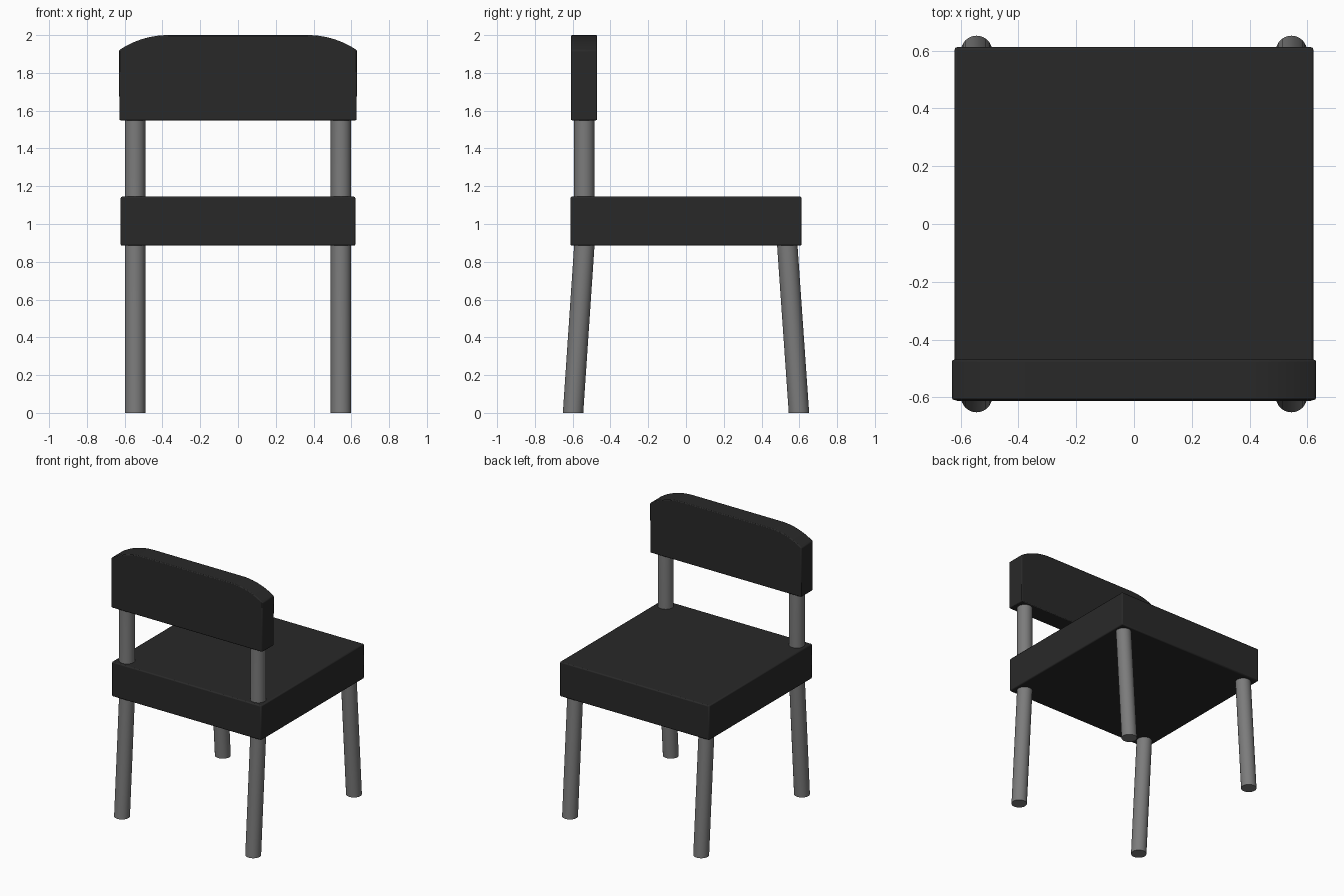
import bpy, bmesh, math

if "Cube" in bpy.data.objects:
    bpy.data.objects.remove(bpy.data.objects["Cube"])


def material(name, v):
    m = bpy.data.materials.new(name)
    m.diffuse_color = (v, v, v, 1)
    m.use_nodes = True
    m.node_tree.nodes["Principled BSDF"].inputs["Base Color"].default_value = m.diffuse_color
    return m


DARK = material("dark_upholstery", 0.022)
METAL = material("grey_metal", 0.2)


def finish(bm, name, mat, bevel=0):
    bmesh.ops.recalc_face_normals(bm, faces=bm.faces)
    me = bpy.data.meshes.new(name)
    bm.to_mesh(me)
    bm.free()
    me.materials.append(mat)
    ob = bpy.data.objects.new(name, me)
    bpy.context.collection.objects.link(ob)
    if bevel:
        b = ob.modifiers.new("soft_edges", 'BEVEL')
        b.width, b.segments, b.limit_method = bevel, 2, 'ANGLE'
        b.angle_limit = math.radians(35)
    bpy.ops.object.select_all(action='DESELECT')
    ob.select_set(True)
    bpy.context.view_layer.objects.active = ob
    bpy.ops.object.shade_smooth_by_angle(angle=math.radians(30))
    return ob


def slab(name, pts, direction, bevel):
    """Extrude a closed outline along a direction."""
    bm = bmesh.new()
    face = bm.faces.new([bm.verts.new(p) for p in pts])
    ext = bmesh.ops.extrude_face_region(bm, geom=[face])
    moved = [g for g in ext["geom"] if isinstance(g, bmesh.types.BMVert)]
    bmesh.ops.translate(bm, vec=direction, verts=moved)
    return finish(bm, name, DARK, bevel)


def tube(name, x, path, r=0.054, n=32):
    """Round leg through (y, z) points, cut level at each point."""
    bm = bmesh.new()
    rings = [[bm.verts.new((x + r * math.cos(2 * math.pi * i / n),
                            y + r * math.sin(2 * math.pi * i / n), z))
              for i in range(n)] for y, z in path]
    for a, b in zip(rings, rings[1:]):
        for i in range(n):
            j = (i + 1) % n
            bm.faces.new((a[i], a[j], b[j], b[i]))
    bm.faces.new(rings[0])
    bm.faces.new(rings[-1])
    return finish(bm, name, METAL)


# seat cushion
sx, sy = 0.621, 0.612
slab("seat", [(-sx, -sy, 0.885), (sx, -sy, 0.885), (sx, sy, 0.885), (-sx, sy, 0.885)],
     (0, 0, 0.26), 0.008)

# backrest with shallow arcs at the top corners
R, x0, span = 0.46, 0.37, math.asin(0.26 / 0.46)
right = [(0.628, 1.549)]
right += [(x0 + R * math.sin(span * (1 - i / 10)),
           2 - R + R * math.cos(span * (1 - i / 10))) for i in range(11)]
outline = right + [(-x, z) for x, z in reversed(right)]
slab("backrest", [(x, -0.609, z) for x, z in outline], (0, 0.139, 0), 0.006)

# splayed legs; the pair under the backrest continues up as its posts
for side, x in (("left", -0.545), ("right", 0.545)):
    tube("post_leg_" + side, x, [(-0.598, 0), (-0.538, 0.89), (-0.538, 1.56)])
    tube("open_leg_" + side, x, [(0.598, 0), (0.536, 0.89)])
